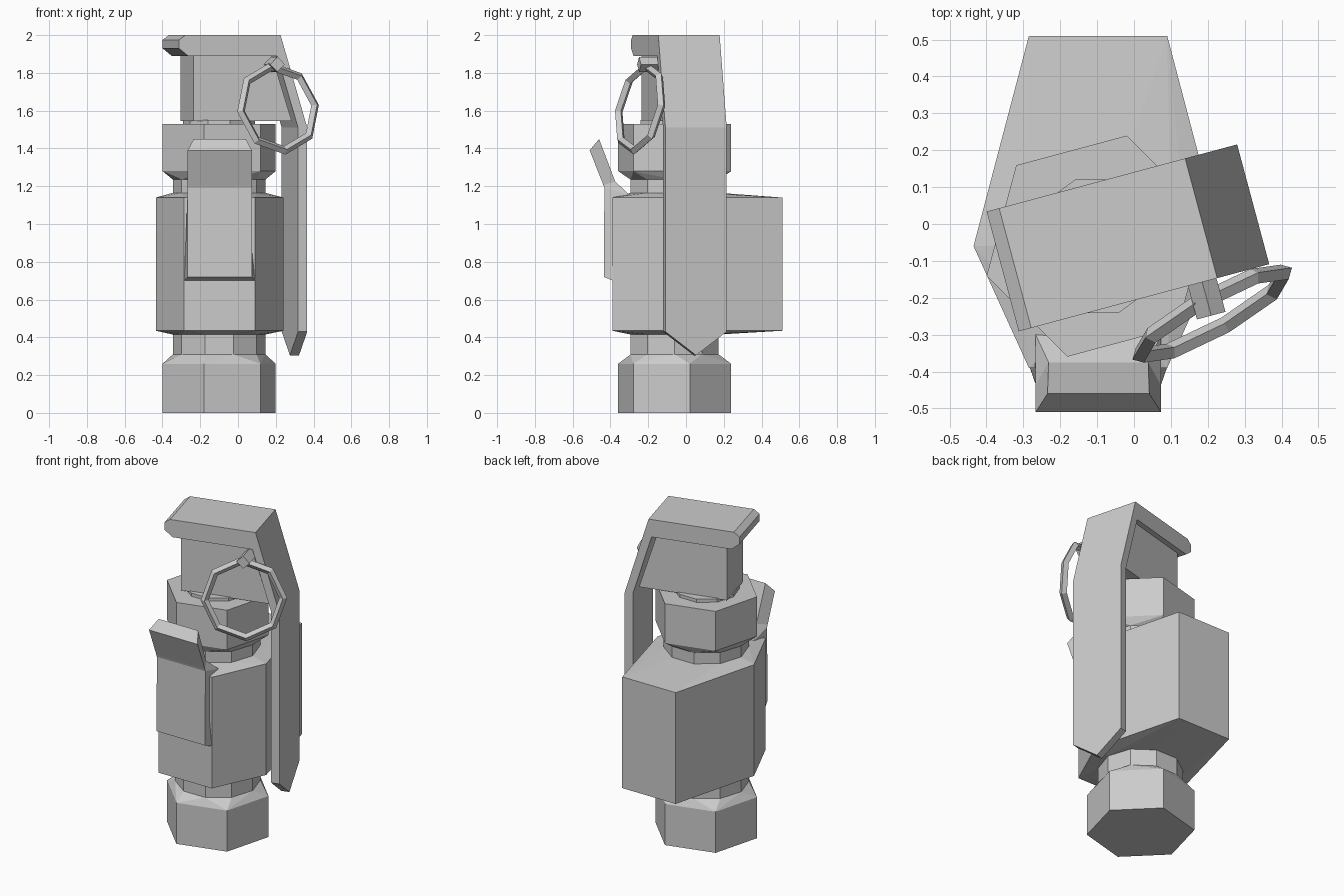
import bpy, bmesh
from math import cos, sin, pi, radians
from mathutils import Matrix, Vector

if "Cube" in bpy.data.objects:
    bpy.data.objects.remove(bpy.data.objects["Cube"])

CX, CY = -0.10, -0.06                      # main tube axis
HEAD = Matrix.Translation((CX, CY, 0)) @ Matrix.Rotation(radians(15), 4, 'Z')


def finish(name, bm, mat=None):
    bmesh.ops.recalc_face_normals(bm, faces=bm.faces)
    if mat:
        bm.transform(mat)
    mesh = bpy.data.meshes.new(name)
    bm.to_mesh(mesh)
    bm.free()
    ob = bpy.data.objects.new(name, mesh)
    bpy.context.collection.objects.link(ob)
    return ob


def ring(n, r, z, rot=0.0):
    return [(CX + r * cos(rot + 2 * pi * i / n), CY + r * sin(rot + 2 * pi * i / n), z)
            for i in range(n)]


def hexa(z):
    return ring(6, 0.31, z, radians(15))


def neck(z):
    return ring(10, 0.245, z)


def hull(name, points, mat=None):
    bm = bmesh.new()
    for p in points:
        bm.verts.new(p)
    bmesh.ops.convex_hull(bm, input=bm.verts)
    bmesh.ops.dissolve_limit(bm, angle_limit=0.01, verts=bm.verts, edges=bm.edges)
    return finish(name, bm, mat)


def loft(name, rings, mat=None, closed=False):
    bm = bmesh.new()
    vs = [[bm.verts.new(p) for p in r] for r in rings]
    n = len(vs[0])
    pairs = list(zip(vs, vs[1:])) + ([(vs[-1], vs[0])] if closed else [])
    for a, b in pairs:
        for i in range(n):
            j = (i + 1) % n
            bm.faces.new((a[i], a[j], b[j], b[i]))
    if not closed:
        bm.faces.new(vs[0])
        bm.faces.new(vs[-1])
    return finish(name, bm, mat)


# Tube: base cap, neck and collar
hull("base_cap", hexa(0) + hexa(0.26) + neck(0.31))
hull("neck", neck(0.30) + neck(1.25))
hull("collar", neck(1.235) + hexa(1.28) + hexa(1.53))
hull("collar_plug", ring(10, 0.19, 1.52) + ring(10, 0.19, 1.55))

# Six-sided body with shallow sloped ends
outline = [(-0.285, -0.39), (0.09, -0.39), (0.24, -0.06),
           (0.09, 0.51), (-0.285, 0.51), (-0.435, -0.06)]
hull("body", neck(0.415) + neck(1.165) + [(x, y, z) for x, y in outline for z in (0.435, 1.14)])

# Front clip: outer (y, half width, z), inner (y, half width, z)
clip = [((-0.435, 0.17, 0.72), (-0.385, 0.1875, 0.70)),
        ((-0.432, 0.17, 1.19), (-0.30, 0.17, 1.155)),
        ((-0.437, 0.17, 1.205), (-0.375, 0.135, 1.225)),
        ((-0.51, 0.17, 1.39), (-0.46, 0.138, 1.45))]
cx = -0.0965
loft("front_clip", [[(cx - o[1], o[0], o[2]), (cx + o[1], o[0], o[2]),
                     (cx + i[1], i[0], i[2]), (cx - i[1], i[0], i[2])] for o, i in clip])

# Head block under the lever
head = [(-0.176, 1.545), (-0.176, 1.90), (0.25, 1.90), (0.362, 1.545)]
hull("head_block", [(u, v, z) for u, z in head for v in (-0.135, 0.135)], HEAD)

# Lever: hooked top, slanted shoulder, long blade with a pointed end
lever = [(-0.23, 2.0), (0.292, 2.0), (0.438, 1.51), (0.438, None), (0.388, None),
         (0.388, 1.51), (0.273, 1.89), (-0.215, 1.89), (-0.265, 1.93), (-0.265, 1.975)]
loft("lever", [[(u, v, end if z is None else z) for u, z in lever]
               for v, end in ((-0.168, 0.43), (0, 0.305), (0.168, 0.43))], HEAD)

# Safety pin and octagonal pull ring
loft("pin", [[(0.25 + 0.04 * cos(k * pi / 2), v, 1.845 + 0.04 * sin(k * pi / 2))
              for k in range(4)] for v in (-0.10, -0.262)], HEAD)
a = Vector((0.217, 0.125, 0.018)).normalized()
b = Vector((-0.029, 0.04, 0.248))
b = (b - a * b.dot(a)).normalized()
c = a.cross(b)
mid = Vector((0.212, -0.243, 1.612))
rings = []
for k in range(8):
    d = a * cos(k * pi / 4) + b * sin(k * pi / 4)
    rings.append([mid + d * (0.227 + 0.023 * cos(m * pi / 2)) + c * 0.023 * sin(m * pi / 2)
                  for m in range(4)])
loft("pull_ring", rings, closed=True)
